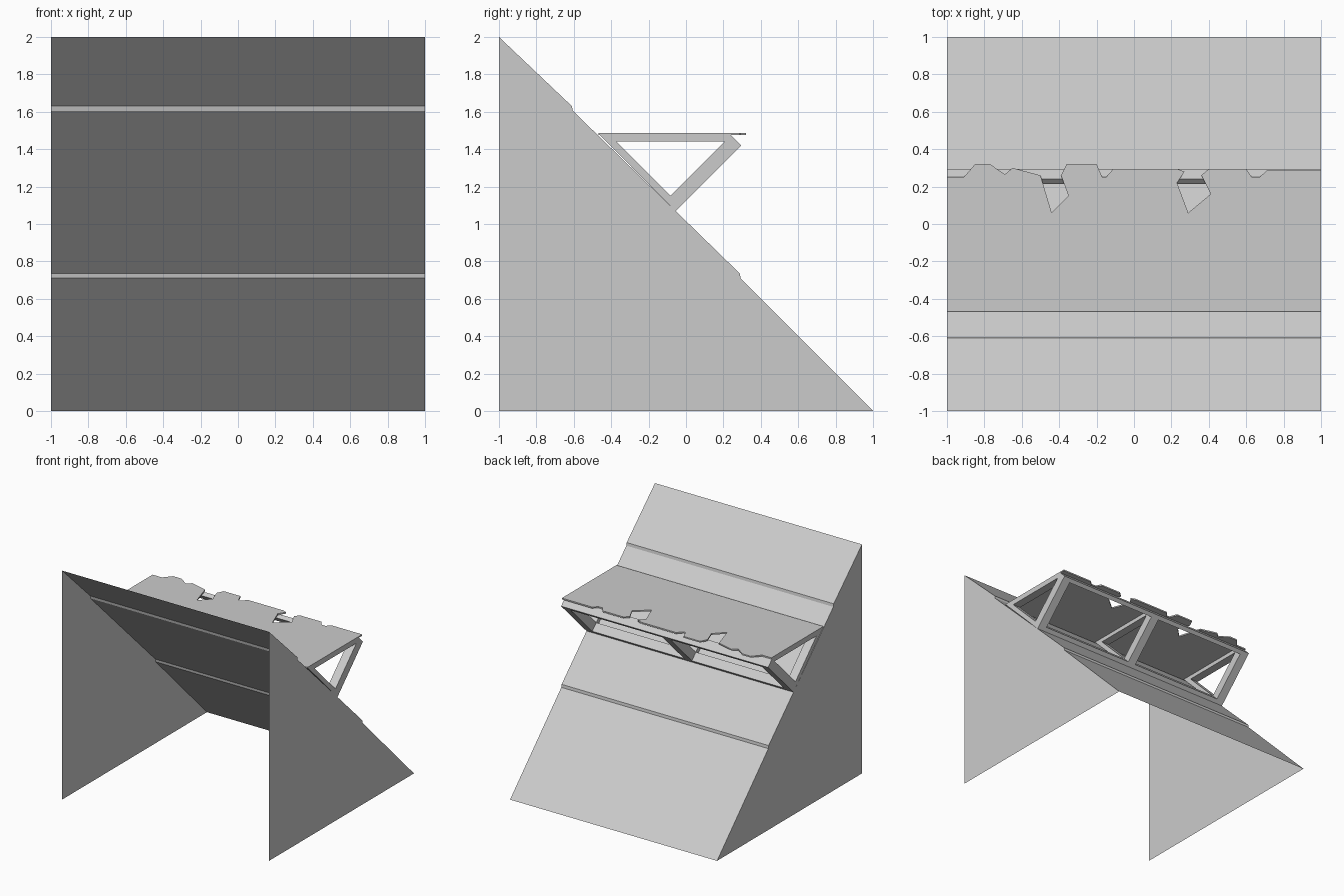
import bpy, bmesh
from mathutils import Vector

if "Cube" in bpy.data.objects:
    bpy.data.objects.remove(bpy.data.objects["Cube"])


def make_object(name, bm):
    mesh = bpy.data.meshes.new(name)
    bm.to_mesh(mesh)
    bm.free()
    obj = bpy.data.objects.new(name, mesh)
    bpy.context.collection.objects.link(obj)
    return obj


def extrude_face(name, points, offset):
    """Solid made from a closed outline pushed along an offset."""
    bm = bmesh.new()
    face = bm.faces.new([bm.verts.new(p) for p in points])
    grown = bmesh.ops.extrude_face_region(bm, geom=[face])
    verts = [g for g in grown["geom"] if isinstance(g, bmesh.types.BMVert)]
    bmesh.ops.translate(bm, verts=verts, vec=Vector(offset))
    bmesh.ops.recalc_face_normals(bm, faces=bm.faces)
    return make_object(name, bm)


def side_profile(name, yz, x0, x1):
    return extrude_face(name, [(x0, y, z) for y, z in yz], (x1 - x0, 0, 0))


# Stepped roof, an open sheet
roof = [(-1, 2), (-0.61, 1.63), (-0.605, 1.605),
        (0.288, 0.735), (0.292, 0.71), (1, 0)]
bm = bmesh.new()
left = [bm.verts.new((-1, y, z)) for y, z in roof]
right = [bm.verts.new((1, y, z)) for y, z in roof]
for i in range(len(roof) - 1):
    bm.faces.new((left[i], left[i + 1], right[i + 1], right[i]))
make_object("roof_slope", bm)

# Side walls, single sheets
for label, x in (("left", -1), ("right", 1)):
    bm = bmesh.new()
    pts = roof + [(-1, 0)]
    if x > 0:
        pts = pts[::-1]
    bm.faces.new([bm.verts.new((x, y, z)) for y, z in pts])
    make_object(label + "_wall", bm)

# Triangular brackets at both ends and the middle
W = 0.075
strut = [(-0.055, 1.07), (0.295, 1.42), (0.24, 1.475), (-0.11, 1.125)]
slope_bar = [(-0.46, 1.475), (-0.11, 1.125), (-0.083, 1.152), (-0.406, 1.475)]
top_bar = [(-0.425, 1.44), (0.205, 1.44), (0.24, 1.475), (-0.46, 1.475)]
for label, x in (("left", -1), ("middle", -W / 2), ("right", 1 - W)):
    for part, shape in (("strut", strut), ("slope_bar", slope_bar), ("top_bar", top_bar)):
        side_profile(f"{label}_{part}", shape, x, x + W)

# Long rails joining the brackets
side_profile("outer_rail", [(0.295, 1.42), (0.24, 1.475), (0.215, 1.45), (0.27, 1.395)], -1, 1)
side_profile("lower_rail", [(-0.055, 1.07), (-0.028, 1.097), (-0.083, 1.152), (-0.11, 1.125)], -1, 1)

# Deck with a broken outer edge
edge = [(-1, 0.25), (-0.91, 0.25), (-0.85, 0.32), (-0.77, 0.32), (-0.69, 0.265),
        (-0.65, 0.30), (-0.5, 0.26), (-0.44, 0.06), (-0.35, 0.15), (-0.39, 0.26),
        (-0.36, 0.32), (-0.2, 0.32), (-0.17, 0.25), (-0.15, 0.25), (-0.11, 0.295),
        (0.23, 0.295), (0.27, 0.28), (0.23, 0.22), (0.29, 0.06), (0.41, 0.16),
        (0.36, 0.26), (0.4, 0.295), (0.6, 0.295), (0.63, 0.25), (0.67, 0.25),
        (0.71, 0.285), (1, 0.285)]
outline = edge + [(1, -0.468), (-1, -0.468)]
extrude_face("deck", [(x, y, 1.475) for x, y in outline], (0, 0, 0.012))
